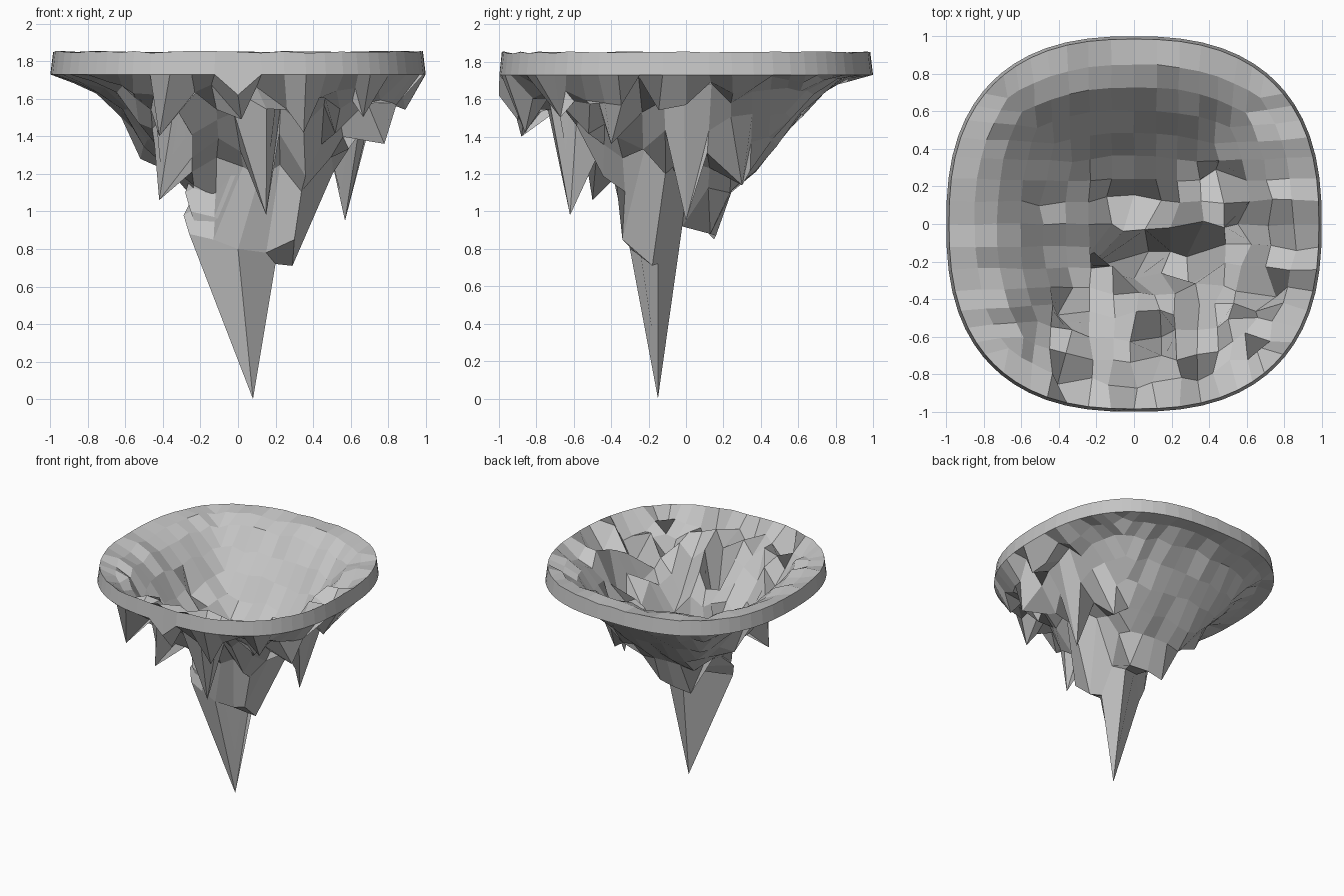
import bpy
import bmesh
import random

random.seed(11)
cube = bpy.data.objects.get("Cube")
if cube:
    bpy.data.objects.remove(cube, do_unlink=True)

# Stone colour
stone = bpy.data.materials.new("grey stone")
stone.use_nodes = True
colour = (0.56, 0.56, 0.56, 1)
stone.diffuse_color = colour
stone.node_tree.nodes["Principled BSDF"].inputs["Base Color"].default_value = colour

HALF = 8  # grid cells from the centre to the edge
THICKNESS = 0.12
PROFILE = [0.95, 1.0, 1.1, 1.23, 1.37, 1.52, 1.65, 1.71, 1.73]


def rounded(i, j):
    """Bend a square grid into a rounded-square outline."""
    u, v = i / HALF, j / HALF
    m = max(abs(u), abs(v))
    if m == 0:
        return 0.0, 0.0
    f = m / (abs(u) ** 2.5 + abs(v) ** 2.5) ** 0.4
    f = 1 + (f - 1) * m
    return u * f, v * f


def ruggedness(i, j):
    """The front and left flanks are steeper and rougher than the back."""
    m = max(abs(i), abs(j))
    return min(1, max(0.15, (0.7 * i - j) / m)) if m else 0.15


def jitter(size):
    return random.uniform(-size, size)


# Stalactite points: grid column, grid row, then the place each is pulled to
PULLS = [
    (1, -1, 0.08, -0.15, 0), (0, -1, -0.26, -0.25, 0.88),
    (-1, -1, -0.29, -0.22, 0.98), (0, -2, -0.13, -0.29, 0.85),
    (1, -2, 0, -0.3, 0.8), (2, -2, 0.15, -0.27, 0.78),
    (2, -1, 0.2, -0.15, 0.72), (3, -1, 0.29, -0.18, 0.71),
    (3, -2, 0.3, -0.34, 0.85), (0, 0, -0.06, -0.04, 0.95),
    (1, 0, 0.06, -0.03, 0.95), (2, 0, 0.2, -0.02, 0.92),
    (-1, 1, -0.15, 0.15, 0.85), (0, 1, 0, 0.16, 0.87),
    (1, 1, 0.15, 0.13, 0.88), (5, 0, 0.57, 0, 0.95),
    (-3, -4, -0.42, -0.5, 1.06), (1, -5, 0.15, -0.62, 0.98),
    (4, 2, 0.45, 0.3, 1.14), (-4, 1, -0.52, 0.1, 1.28),
    (6, -3, 0.78, -0.4, 1.36), (-3, -7, -0.42, -0.88, 1.4),
    (3, -7, 0.35, -0.86, 1.42), (0, -8, 0, -1, 1.62),
]

# Grid points of the jagged underside
span = range(-HALF, HALF + 1)
points = {}
for i in span:
    for j in span:
        x, y = rounded(i, j)
        m = max(abs(i), abs(j))
        z = PROFILE[m]
        if m < HALF:
            rough = ruggedness(i, j)
            z -= 0.13 * (rough - 0.15) * m / HALF
            z += jitter(0.01 + 0.12 * rough)
            x += jitter(0.03 * rough)
            y += jitter(0.03 * rough)
        points[i, j] = (x, y, min(z, PROFILE[HALF]))
for i, j, *place in PULLS:
    points[i, j] = place

# Rock shell: underside, and the hollow bowl lifted above it
bm = bmesh.new()
under, bowl = {}, {}
for (i, j), (x, y, z) in points.items():
    under[i, j] = bm.verts.new((x, y, z))
    on_edge = max(abs(i), abs(j)) == HALF
    shrink = 0.985 if on_edge else 0.97
    top = PROFILE[HALF] + jitter(0.006) if on_edge else z
    bowl[i, j] = bm.verts.new((x * shrink, y * shrink, top + THICKNESS))
for i in span[:-1]:
    for j in span[:-1]:
        corners = [(i, j), (i, j + 1), (i + 1, j + 1), (i + 1, j)]
        bm.faces.new([under[c] for c in corners])
        bm.faces.new([bowl[c] for c in reversed(corners)])

# Rim wall joins the two layers
edge = [(i, -HALF) for i in span[:-1]] + [(HALF, j) for j in span[:-1]]
edge += [(-i, -j) for i, j in edge]
for a, b in zip(edge, edge[1:] + edge[:1]):
    bm.faces.new((under[a], under[b], bowl[b], bowl[a]))

mesh = bpy.data.meshes.new("rock_shell")
bm.to_mesh(mesh)
bm.free()
mesh.materials.append(stone)
bpy.context.collection.objects.link(bpy.data.objects.new("rock_shell", mesh))
